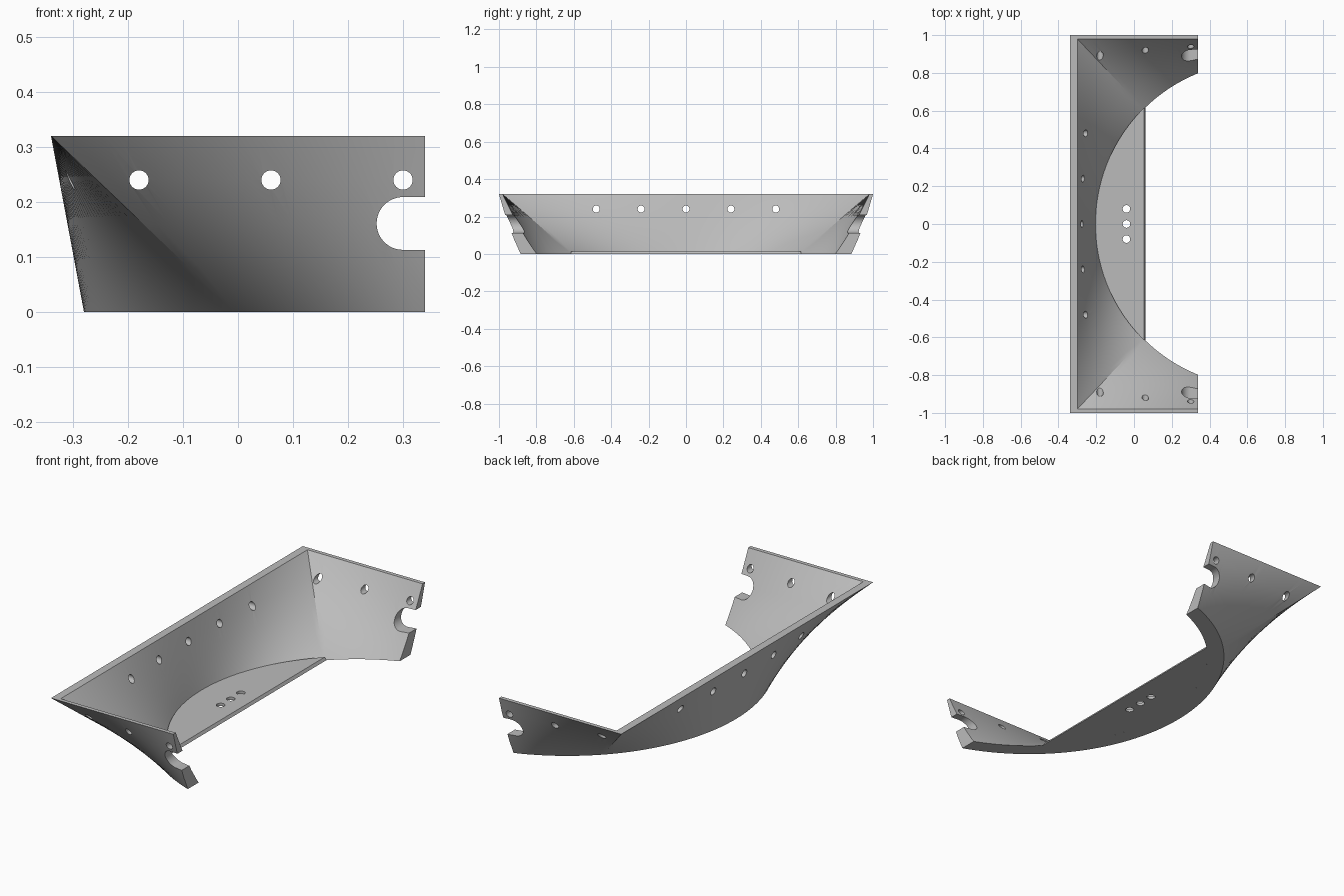
import bpy, bmesh, math
from mathutils import Vector, Matrix

if "Cube" in bpy.data.objects:
    bpy.data.objects.remove(bpy.data.objects["Cube"])

CX, TOP, CUT = 0.66, 0.32, 0.34      # loft axis, rim height, open end
R_OUT, R_IN = 0.94, 0.86             # base arc radii
STEPS = 128

grey = bpy.data.materials.new("plain grey")
grey.use_nodes = True
colour = (0.5, 0.5, 0.5, 1)
grey.diffuse_color = colour
grey.node_tree.nodes["Principled BSDF"].inputs["Base Color"].default_value = colour


def finish(bm, name):
    bmesh.ops.recalc_face_normals(bm, faces=bm.faces)
    mesh = bpy.data.meshes.new(name)
    bm.to_mesh(mesh)
    bm.free()
    obj = bpy.data.objects.new(name, mesh)
    bpy.context.collection.objects.link(obj)
    mesh.materials.append(grey)
    return obj


def on_arc(a, r, z):
    return Vector((CX - r * math.cos(a), r * math.sin(a), z))


def on_rim(a, half_x, half_y):
    """Point on the rectangular rim; each side spans a quarter turn."""
    t = a / (math.pi / 4)
    if abs(t) <= 1:
        return Vector((CX - half_x, half_y * t, TOP))
    return Vector((CX - half_x * (2 - abs(t)), math.copysign(half_y, t), TOP))


def select_only(obj):
    bpy.ops.object.select_all(action='DESELECT')
    obj.select_set(True)
    bpy.context.view_layer.objects.active = obj


def carve(target, cutter):
    mod = target.modifiers.new("cut", 'BOOLEAN')
    mod.operation = 'DIFFERENCE'
    mod.solver = 'EXACT'
    mod.object = cutter
    select_only(target)
    bpy.ops.object.modifier_apply(modifier=mod.name)
    bpy.data.objects.remove(cutter)


def drill(target, centre, axis, radius, depth):
    bm = bmesh.new()
    turn = Vector((0, 0, 1)).rotation_difference(Vector(axis)).to_matrix().to_4x4()
    bmesh.ops.create_cone(bm, cap_ends=True, segments=40, radius1=radius, radius2=radius,
                          depth=depth, matrix=Matrix.Translation(centre) @ turn)
    carve(target, finish(bm, "drill"))


# Wall: ruled shell from a round base to a rectangular rim
bm = bmesh.new()
rings = []
for i in range(STEPS + 1):
    a = math.pi * (i / STEPS - 0.5)
    outer_low, outer_top = on_arc(a, R_OUT, 0), on_rim(a, 1, 1)
    inner_low, inner_top = on_arc(a, R_IN, 0), on_rim(a, 0.96, 0.98)
    points = [outer_low.lerp(outer_top, k / 4) for k in range(5)]
    points += [inner_top.lerp(inner_low, k / 4) for k in range(5)]
    rings.append([bm.verts.new(p) for p in points])
for p, q in zip(rings, rings[1:]):
    for k in range(len(p)):
        n = (k + 1) % len(p)
        bm.faces.new((p[k], p[n], q[n], q[k]))
bmesh.ops.triangulate(bm, faces=bm.faces)
# Open ends trimmed flat
bmesh.ops.bisect_plane(bm, geom=bm.verts[:] + bm.edges[:] + bm.faces[:],
                       plane_co=(CUT, 0, 0), plane_no=(1, 0, 0), clear_outer=True)
bmesh.ops.holes_fill(bm, edges=[e for e in bm.edges if e.is_boundary], sides=0)
wall = finish(bm, "flared_wall")

# Bolt holes in the wall, and the end slots
for x in (-0.18, 0.06, 0.30):
    drill(wall, Vector((x, 0, 0.24)), (0, 1, 0), 0.0175, 3)
for k in range(-2, 3):
    drill(wall, Vector((-0.3, 0.24 * k, 0.24)), (1, 0, 0), 0.0185, 0.3)
bm = bmesh.new()
slot = [(0.4, 0.113), (0.4, 0.209)]
slot += [(0.30 - 0.048 * math.sin(b), 0.161 + 0.048 * math.cos(b))
         for b in (math.pi * k / 24 for k in range(25))]
face = bm.faces.new([bm.verts.new((x, -1.5, z)) for x, z in slot])
new = bmesh.ops.extrude_face_region(bm, geom=[face])["geom"]
bmesh.ops.translate(bm, vec=(0, 3, 0), verts=[v for v in new if isinstance(v, bmesh.types.BMVert)])
carve(wall, finish(bm, "slot_cutter"))

# Floor: thin circle segment with a slightly sloped front edge
bm = bmesh.new()
levels = []
for r, z, edge in ((R_IN, 0, 0.06), (R_IN + 0.004, 0.014, 0.052)):
    limit = math.acos((CX - edge) / r)
    levels.append([bm.verts.new(on_arc(limit * (k / 32 - 1), r, z)) for k in range(65)])
low, high = levels
bm.faces.new(low)
bm.faces.new(high)
for k in range(65):
    n = (k + 1) % 65
    bm.faces.new((low[k], low[n], high[n], high[k]))
floor = finish(bm, "floor_plate")
for y in (-0.08, 0, 0.08):
    drill(floor, Vector((-0.04, y, 0)), (0, 0, 1), 0.02, 0.2)

for obj in (wall, floor):
    select_only(obj)
    bpy.ops.object.shade_smooth_by_angle(angle=math.radians(25))
